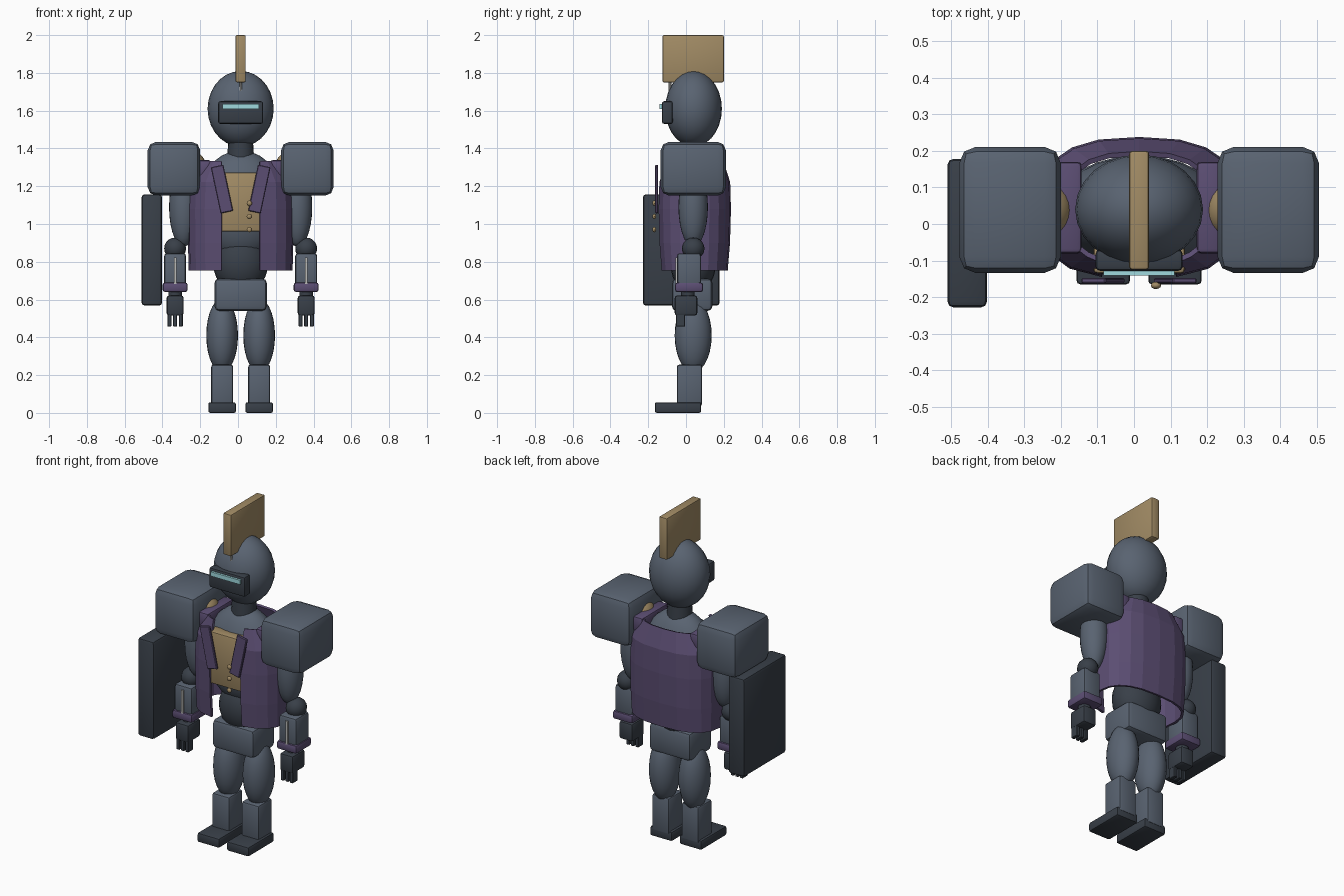
import bpy, bmesh, math
from mathutils import Matrix, Vector

if "Cube" in bpy.data.objects:
    bpy.data.objects.remove(bpy.data.objects["Cube"])

CX = 0.014   # body centre line (the shield pulls the bounds to the left)
CY = 0.038   # body depth centre


def material(name, rgb):
    m = bpy.data.materials.new(name)
    m.diffuse_color = (*rgb, 1)
    m.use_nodes = True
    m.node_tree.nodes["Principled BSDF"].inputs["Base Color"].default_value = m.diffuse_color
    return m


STEEL = material("steel", (0.10, 0.125, 0.165))
DARK = material("dark_steel", (0.04, 0.05, 0.065))
PURPLE = material("purple_cloth", (0.105, 0.075, 0.17))
BRASS = material("brass", (0.36, 0.26, 0.13))
GLOW = material("glow", (0.35, 0.70, 0.74))
PALE = material("pale_trim", (0.5, 0.5, 0.48))


def finish(name, bm, mat, smooth=True):
    me = bpy.data.meshes.new(name)
    bmesh.ops.recalc_face_normals(bm, faces=bm.faces)
    bm.to_mesh(me)
    bm.free()
    ob = bpy.data.objects.new(name, me)
    bpy.context.collection.objects.link(ob)
    me.materials.append(mat)
    if smooth:
        bpy.ops.object.select_all(action='DESELECT')
        ob.select_set(True)
        bpy.context.view_layer.objects.active = ob
        bpy.ops.object.shade_smooth_by_angle(angle=math.radians(35))
    return ob


def box(name, x, y, z, mat, bevel=0.01, segs=2, tilt=0):
    """Bevelled box from (min, max) ranges, optionally tilted about y."""
    size = Vector([b - a for a, b in (x, y, z)])
    mid = Vector([(a + b) / 2 for a, b in (x, y, z)])
    bm = bmesh.new()
    bmesh.ops.create_cube(bm, size=1)
    bmesh.ops.scale(bm, vec=size, verts=bm.verts)
    if bevel:
        bmesh.ops.bevel(bm, geom=bm.edges[:], offset=bevel, segments=segs,
                        profile=0.5, affect='EDGES')
    bmesh.ops.transform(bm, verts=bm.verts, matrix=Matrix.Translation(mid)
                        @ Matrix.Rotation(tilt, 4, 'Y'))
    return finish(name, bm, mat)


def ball(name, centre, radii, mat, u=24, v=14):
    bm = bmesh.new()
    bmesh.ops.create_uvsphere(bm, u_segments=u, v_segments=v, radius=1)
    bmesh.ops.scale(bm, vec=radii, verts=bm.verts)
    bmesh.ops.translate(bm, vec=centre, verts=bm.verts)
    return finish(name, bm, mat)


def tube(name, centre, r1, r2, depth, mat, segs=20):
    bm = bmesh.new()
    bmesh.ops.create_cone(bm, cap_ends=True, segments=segs, radius1=r1,
                          radius2=r2, depth=depth)
    bmesh.ops.translate(bm, vec=centre, verts=bm.verts)
    return finish(name, bm, mat)


def around(c, h):
    return (c - h, c + h)


# head, visor and crest
ball("head", (CX, 0.04, 1.61), (0.175, 0.15, 0.2), STEEL)
box("visor", around(CX, 0.119), (-0.128, -0.07), (1.53, 1.65), DARK, 0.012)
box("visor_light", around(CX, 0.097), (-0.141, -0.12), (1.608, 1.634), GLOW, 0)
box("crest", around(CX, 0.027), (-0.125, 0.2), (1.75, 2.0), BRASS, 0.008)
tube("crest_pin", (CX, -0.085, 1.735), 0.007, 0.007, 0.07, PALE, 8)
tube("neck", (CX, CY, 1.40), 0.072, 0.064, 0.12, DARK)

# torso
ball("chest", (CX, CY, 1.10), (0.235, 0.15, 0.29), STEEL)
ball("waist", (CX, CY, 0.79), (0.145, 0.12, 0.16), DARK)
box("pelvis", around(CX, 0.139), (-0.075, 0.14), (0.54, 0.712), STEEL, 0.025)
box("breastplate", around(CX, 0.125), (-0.135, -0.06), (0.96, 1.272), BRASS, 0.01)
for i in range(3):
    ball("button", (0.06, -0.168, 0.97 + 0.07 * i), (0.014, 0.01, 0.014), BRASS, 12, 8)


# open-fronted coat: stacked squarish rings with a gap at the front
def coat():
    bm = bmesh.new()
    n, gap, p = 18, math.radians(20), 2 / 2.6
    rings = [(0.755, 0.268, 0.172), (0.90, 0.272, 0.184), (1.08, 0.273, 0.189),
             (1.22, 0.266, 0.185), (1.33, 0.205, 0.15)]
    rows = []
    for z, rx, ry in rings:
        row = []
        for i in range(n + 1):
            a = gap + (2 * math.pi - 2 * gap) * i / n
            s, c = math.sin(a), -math.cos(a)
            row.append(bm.verts.new((CX + rx * math.copysign(abs(s) ** p, s),
                                     0.042 + ry * math.copysign(abs(c) ** p, c), z)))
        rows.append(row)
    for lo, hi in zip(rows, rows[1:]):
        for i in range(n):
            bm.faces.new((lo[i], lo[i + 1], hi[i + 1], hi[i]))
    # pull the front hems to a straight opening
    for row in rows:
        for v, s in ((row[0], 1), (row[-1], -1)):
            v.co.x = CX + s * 0.1
    ob = finish("coat", bm, PURPLE, False)
    m = ob.modifiers.new("thickness", 'SOLIDIFY')
    m.thickness = 0.014
    m.offset = 0


coat()

# mirrored parts
for s, side in ((-1, "left"), (1, "right")):
    def at(off, half):
        return around(CX + s * off, half)

    # coat trim and shoulder
    box("lapel_" + side, at(0.099, 0.034), (-0.163, -0.147), (1.06, 1.31), PURPLE, 0.004, 1,
        s * math.radians(12))
    box("shoulder_strap_" + side, at(0.193, 0.036), (-0.08, 0.17), (1.25, 1.338), PURPLE, 0.012)
    ball("shoulder_joint_" + side, (CX + s * 0.27, CY, 1.30), (0.088,) * 3, BRASS)
    box("shoulder_armour_" + side, at(0.353, 0.139), (-0.134, 0.211), (1.15, 1.435), STEEL, 0.045)

    # arm
    ax = CX + s * 0.347
    ball("upper_arm_" + side, (CX + s * 0.302, CY, 1.09), (0.077, 0.078, 0.21), STEEL)
    ball("elbow_" + side, (ax, CY, 0.87), (0.058, 0.06, 0.058), DARK, 16, 10)
    box("forearm_" + side, at(0.347, 0.058), (-0.048, 0.08), (0.66, 0.845), STEEL, 0.015)
    box("forearm_strip_" + side, at(0.347, 0.007), (-0.056, -0.04), (0.67, 0.822), PALE, 0)
    box("cuff_" + side, at(0.347, 0.066), (-0.058, 0.09), (0.64, 0.69), PURPLE, 0.012)
    tube("wrist_" + side, (ax, 0.01, 0.625), 0.036, 0.036, 0.06, DARK, 12)
    box("hand_" + side, at(0.347, 0.045), (-0.06, 0.06), (0.515, 0.622), DARK, 0.014)
    for k in (-1, 0, 1):
        box("finger_" + side, around(ax + k * 0.03, 0.0105), (-0.053, -0.005),
            (0.457, 0.53), DARK, 0.003, 1)

    # leg
    ball("thigh_" + side, (CX + s * 0.098, CY, 0.41), (0.084, 0.098, 0.195), STEEL)
    box("shin_" + side, at(0.098, 0.058), (-0.048, 0.085), (0.035, 0.256), STEEL, 0.013)
    box("foot_" + side, at(0.098, 0.073), (-0.165, 0.08), (0, 0.056), DARK, 0.01)

# slab shield beside one arm
box("shield", (-0.51, -0.402), (-0.228, 0.178), (0.568, 1.157), DARK, 0.016)
